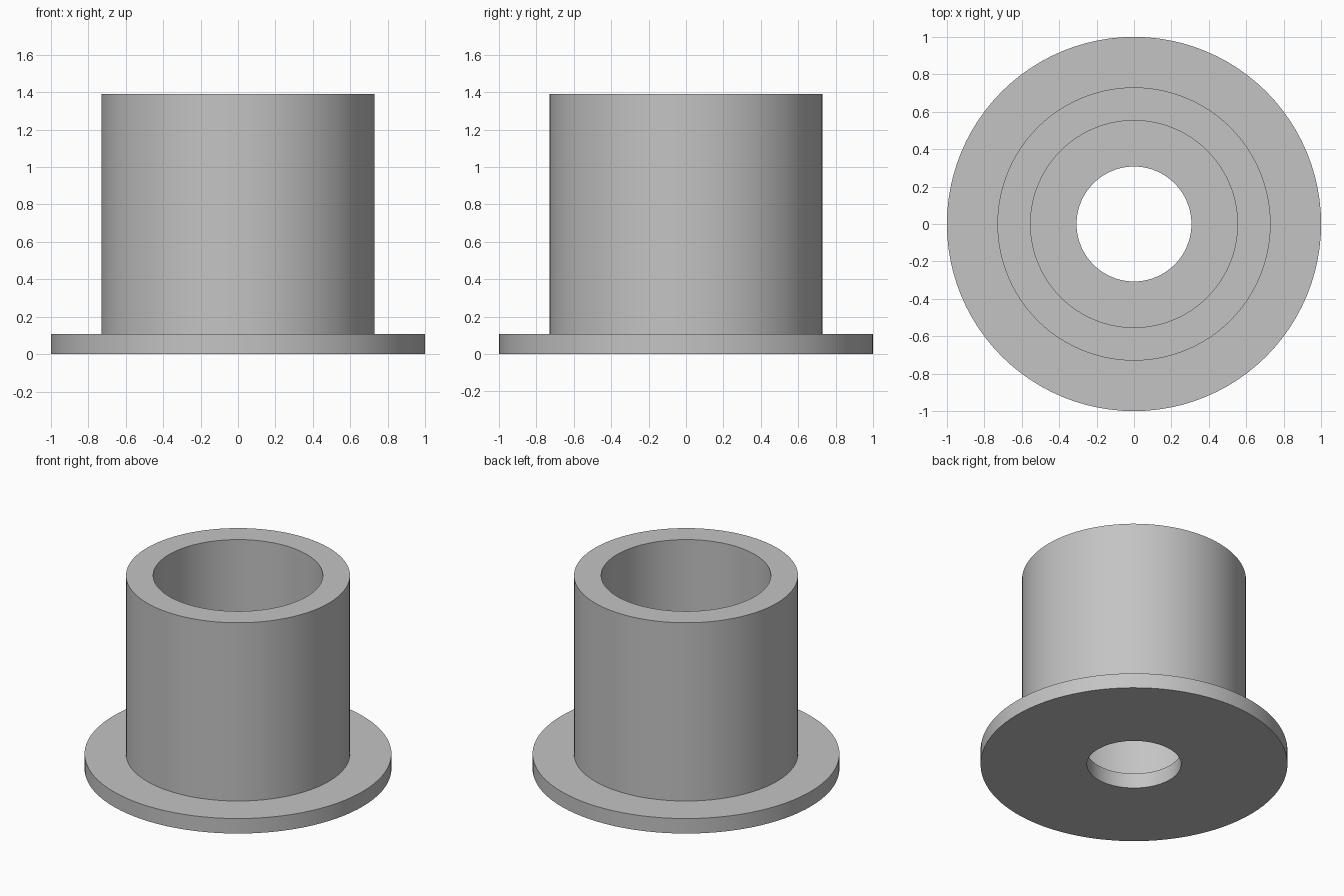
import bpy
import bmesh
import math

cube = bpy.data.objects.get("Cube")
if cube:
    bpy.data.objects.remove(cube, do_unlink=True)

SIDES = 96
FLANGE_R, TUBE_R, BORE_R, HOLE_R = 1.0, 0.73, 0.553, 0.307
FLANGE_H, HEIGHT = 0.108, 1.39

# Single plain grey
grey = bpy.data.materials.new("plain_grey")
grey.use_nodes = True
color = (0.55, 0.55, 0.55, 1)
grey.diffuse_color = color
grey.node_tree.nodes["Principled BSDF"].inputs["Base Color"].default_value = color

# Closed radius/height section: base, flange, tube wall, bore, floor and hole
section = [
    (HOLE_R, 0), (FLANGE_R, 0), (FLANGE_R, FLANGE_H), (TUBE_R, FLANGE_H),
    (TUBE_R, HEIGHT), (BORE_R, HEIGHT), (BORE_R, FLANGE_H), (HOLE_R, FLANGE_H),
]

# Revolve the section around the vertical axis
bm = bmesh.new()
verts = [bm.verts.new((r, 0, z)) for r, z in section]
edges = [bm.edges.new((v, verts[(i + 1) % len(verts)])) for i, v in enumerate(verts)]
bmesh.ops.spin(bm, geom=verts + edges, cent=(0, 0, 0), axis=(0, 0, 1),
               angle=math.tau, steps=SIDES, use_merge=True)
bmesh.ops.remove_doubles(bm, verts=bm.verts[:], dist=0.0001)
bmesh.ops.recalc_face_normals(bm, faces=bm.faces[:])
mesh = bpy.data.meshes.new("flanged_bushing")
bm.to_mesh(mesh)
bm.free()
mesh.materials.append(grey)

bushing = bpy.data.objects.new("flanged_bushing", mesh)
bpy.context.collection.objects.link(bushing)

# Smooth walls with crisp rims
bpy.ops.object.select_all(action="DESELECT")
bushing.select_set(True)
bpy.context.view_layer.objects.active = bushing
bpy.ops.object.shade_smooth_by_angle(angle=math.radians(30))
